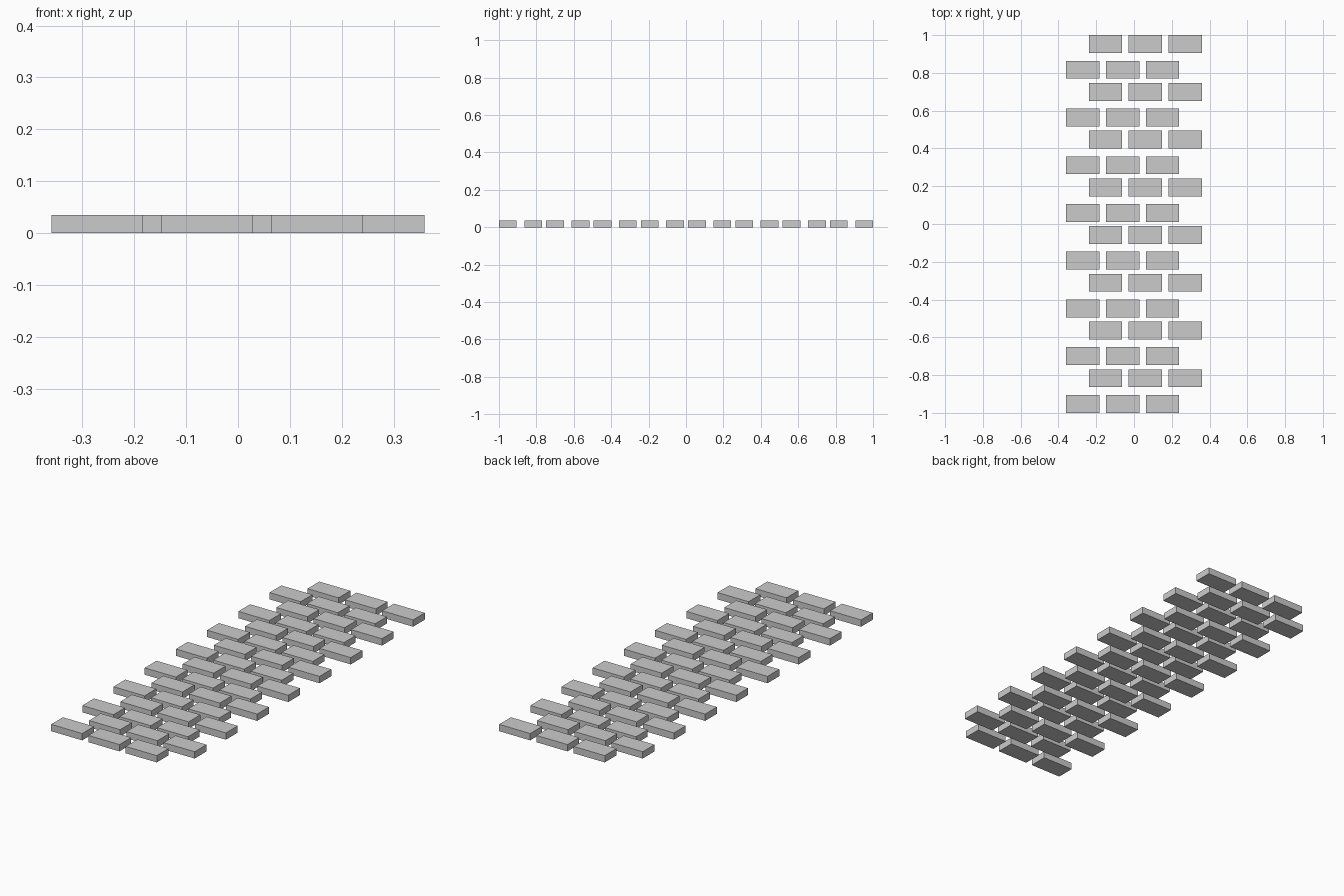
import bpy

if "Cube" in bpy.data.objects:
    bpy.data.objects.remove(bpy.data.objects["Cube"])

# Brick size and layout
W, D, H = 0.176, 0.095, 0.035
PITCH_X = 0.2115          # spacing along a row
SHIFT_X = 0.12            # running-bond offset of every second row
SHIFT_Y = 0.136           # second row of a pair
PITCH_Y = (2 - D - SHIFT_Y) / 7
PAIRS, PER_ROW = 8, 3
X0 = -(2 * PITCH_X + SHIFT_X) / 2
Y0 = -1 + D / 2


def brick(name, x, y):
    bpy.ops.mesh.primitive_cube_add(size=1, location=(x, y, H / 2))
    ob = bpy.context.object
    ob.name = name
    ob.scale = (W, D, H)


# Pairs of staggered paving rows
for p in range(PAIRS):
    for odd in range(2):
        for i in range(PER_ROW):
            brick(f"paving_brick_{2 * p + odd + 1}_{i + 1}",
                  X0 + i * PITCH_X + odd * SHIFT_X,
                  Y0 + p * PITCH_Y + odd * SHIFT_Y)
